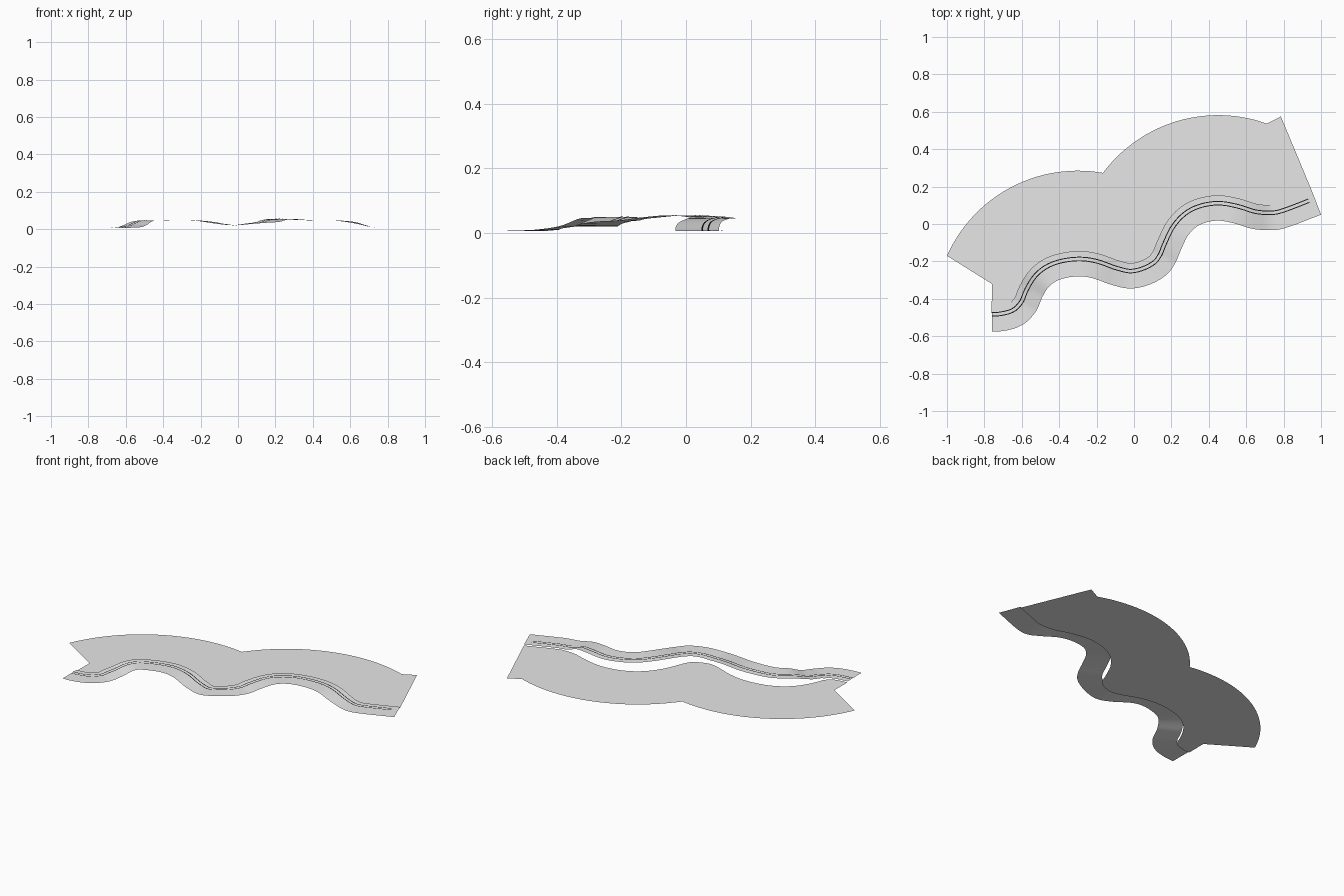
import bpy, bmesh, math
from mathutils import Vector

if "Cube" in bpy.data.objects:
    bpy.data.objects.remove(bpy.data.objects["Cube"])


def material(name, value):
    m = bpy.data.materials.new(name)
    m.diffuse_color = (value, value, value, 1)
    m.use_nodes = True
    m.node_tree.nodes["Principled BSDF"].inputs["Base Color"].default_value = m.diffuse_color
    return m


GREY = material("light grey", 0.8)
BLACK = material("black", 0.01)

# Outer (right-hand) road edge: x, y, height
KEYS = [Vector(p) for p in (
    (-.76, -.576, .006), (-.70, -.572, .006), (-.63, -.555, .007), (-.57, -.52, .008),
    (-.52, -.46, .011), (-.49, -.39, .022), (-.45, -.33, .045), (-.39, -.295, .047),
    (-.30, -.28, .05), (-.22, -.29, .045), (-.12, -.325, .03), (-.02, -.345, .021),
    (.08, -.325, .029), (.17, -.275, .036), (.22, -.21, .039), (.25, -.14, .048),
    (.29, -.06, .055), (.35, -.005, .051), (.44, .018, .046), (.53, .005, .045),
    (.63, -.025, .03), (.73, -.033, .008), (.82, -.018, .006), (1.0, .05, .006))]


def smooth_path(pts, steps=6):
    """Catmull-Rom curve through the points."""
    ext = [2 * pts[0] - pts[1]] + pts + [2 * pts[-1] - pts[-2]]
    ext[0].y = pts[1].y      # square start
    out = []
    for a, b, c, d in zip(ext, ext[1:], ext[2:], ext[3:]):
        for k in range(steps):
            t = k / steps
            out.append(.5 * (2 * b + (c - a) * t + (2 * a - 5 * b + 4 * c - d) * t * t
                             + (3 * b - a - 3 * c + d) * t ** 3))
    return out + [pts[-1].copy()]


PATH = smooth_path(KEYS)


def offset(dist, lift=0.0):
    """Path shifted sideways to the left and raised."""
    out = []
    for i, p in enumerate(PATH):
        t = PATH[min(i + 1, len(PATH) - 1)] - PATH[max(i - 1, 0)]
        n = Vector((-t.y, t.x, 0)).normalized()
        out.append(p + n * dist + Vector((0, 0, lift)))
    return out


def finish(name, bm, mat):
    me = bpy.data.meshes.new(name)
    bm.to_mesh(me)
    bm.free()
    me.materials.append(mat)
    ob = bpy.data.objects.new(name, me)
    bpy.context.collection.objects.link(ob)
    return ob


def ribbon(name, d0, d1, mat, lift=0.0, trim=0):
    bm = bmesh.new()
    end = len(PATH) - trim
    right = [bm.verts.new(p) for p in offset(d0, lift)[:end]]
    left = [bm.verts.new(p) for p in offset(d1, lift)[:end]]
    for i in range(len(right) - 1):
        f = bm.faces.new((right[i], right[i + 1], left[i + 1], left[i]))
        f.smooth = True
    return finish(name, bm, mat)


# Undulating road and its twin centre lines
WIDTH = .135
ribbon("road", 0, WIDTH, GREY)
ribbon("centre_line_right", .081, .086, BLACK, .0012, 1)
ribbon("centre_line_left", .100, .105, BLACK, .0012, 1)


def arc(cx, top, radius, x0, x1, n=28):
    """Upper arc of a circle from x0 to x1, evenly spaced by angle."""
    a0, a1 = (math.acos((x - cx) / radius) for x in (x0, x1))
    angles = [a0 + (a1 - a0) * i / n for i in range(n + 1)]
    return [(cx + radius * math.cos(a), top - radius + radius * math.sin(a)) for a in angles]


# Flat ground beside the road: inner edge follows the road, outer edge is two arcs
outline = [(p.x, p.y) for p in offset(WIDTH)]
outer = [(-.76, -.32)] + arc(-.3, .285, .766, -1.0, -.165)
outer += arc(.45, .582, .769, -.163, .71) + [(.785, .575)]
outline += reversed(outer)
bm = bmesh.new()
face = bm.faces.new([bm.verts.new((x, y, 0)) for x, y in outline])
face.normal_update()
if face.normal.z < 0:
    face.normal_flip()
bmesh.ops.triangulate(bm, faces=bm.faces[:])
finish("ground_sheet", bm, GREY)
